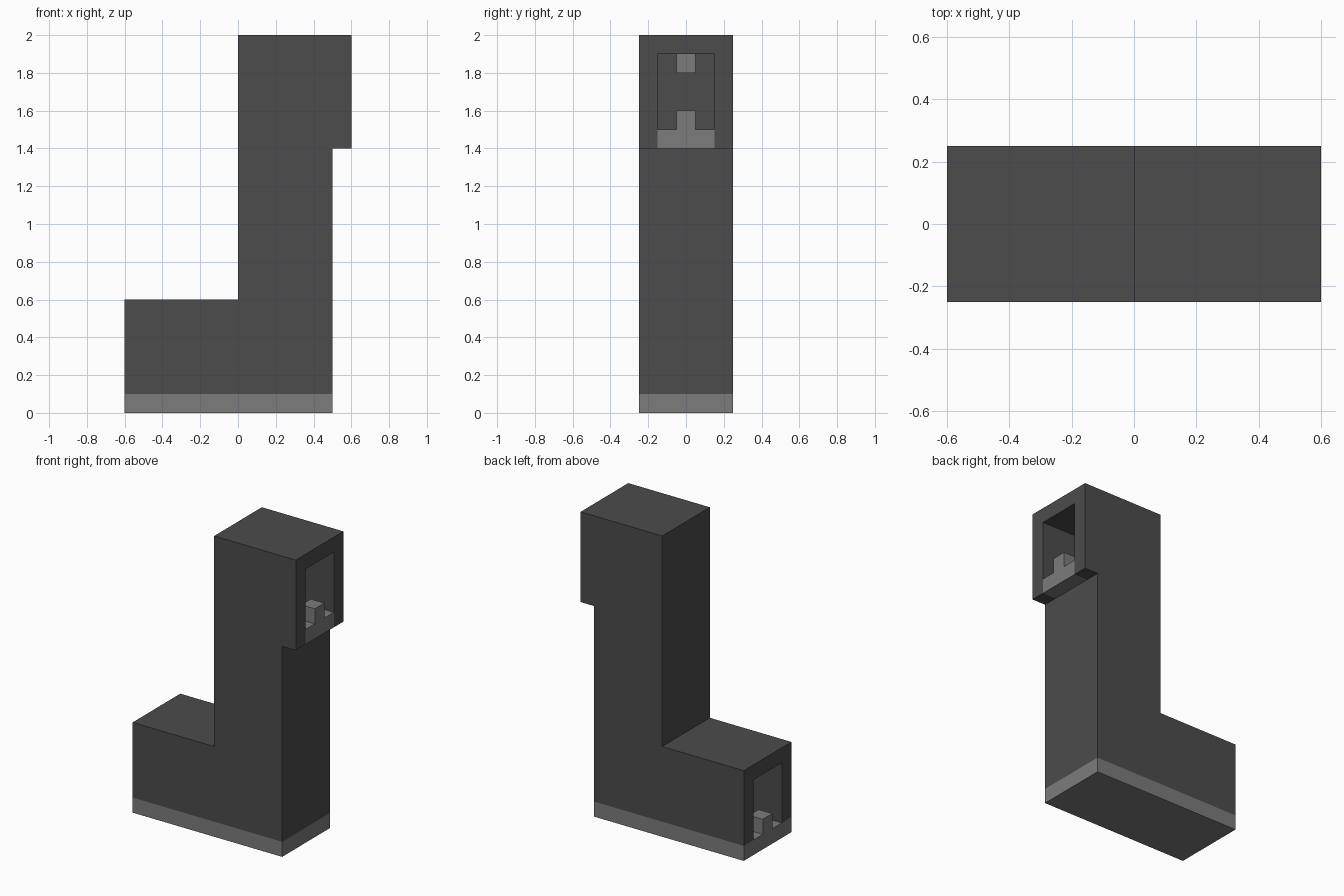
import bpy
import bmesh
from mathutils import Vector

cube = bpy.data.objects.get("Cube")
if cube:
    bpy.data.objects.remove(cube, do_unlink=True)


def material(name, value):
    mat = bpy.data.materials.new(name)
    mat.use_nodes = True
    colour = (value, value, value, 1)
    mat.diffuse_color = colour
    mat.node_tree.nodes["Principled BSDF"].inputs["Base Color"].default_value = colour
    return mat


dark = material("dark grey", 0.072)
light = material("light grey", 0.2)


def prism(name, profile, y0, y1, mat):
    """Extrude an (x, z) outline along y."""
    bm = bmesh.new()
    face = bm.faces.new([bm.verts.new((x, y0, z)) for x, z in profile])
    ext = bmesh.ops.extrude_face_region(bm, geom=[face])
    verts = [g for g in ext["geom"] if isinstance(g, bmesh.types.BMVert)]
    bmesh.ops.translate(bm, vec=Vector((0, y1 - y0, 0)), verts=verts)
    bmesh.ops.recalc_face_normals(bm, faces=bm.faces)
    mesh = bpy.data.meshes.new(name)
    bm.to_mesh(mesh)
    bm.free()
    mesh.materials.append(mat)
    obj = bpy.data.objects.new(name, mesh)
    bpy.context.collection.objects.link(obj)
    return obj


def box(name, x0, x1, z0, z1, half_width, mat):
    outline = [(x0, z0), (x1, z0), (x1, z1), (x0, z1)]
    return prism(name, outline, -half_width, half_width, mat)


OUTER, INNER = 0.25, 0.15

# Side panels of the stepped casing
side = [(-0.6, 0.1), (0.5, 0.1), (0.5, 1.4), (0.6, 1.4),
        (0.6, 2), (0, 2), (0, 0.6), (-0.6, 0.6)]
prism("front_panel", side, -OUTER, -INNER, dark)
prism("back_panel", side, INNER, OUTER, dark)

# Shell between the panels, leaving a tunnel open at both ends
shell = [(-0.6, 0.5), (0.1, 0.5), (0.1, 1.9), (0.6, 1.9),
         (0.6, 2), (0, 2), (0, 0.6), (-0.6, 0.6)]
prism("roof_and_shaft_wall", shell, -INNER, INNER, dark)
box("outer_shaft_wall", 0.4, 0.5, 0.1, 1.4, INNER, dark)

# Base slab and the floor of the upper outlet
box("base_slab", -0.6, 0.5, 0, 0.1, OUTER, light)
box("outlet_floor", 0.4, 0.6, 1.4, 1.5, INNER, light)

# Cleats along the tunnel
STEP, SIZE = 0.3, 0.1
box("outlet_cleat", 0.5, 0.6, 1.5, 1.6, SIZE / 2, light)
for i in range(4):
    x = -0.6 + i * STEP
    box(f"floor_cleat_{i + 1}", x, x + SIZE, 0.1, 0.2, SIZE / 2, light)
    z = 1.9 - i * STEP
    box(f"shaft_cleat_{i + 1}", 0.1, 0.2, z - SIZE, z, SIZE / 2, light)
